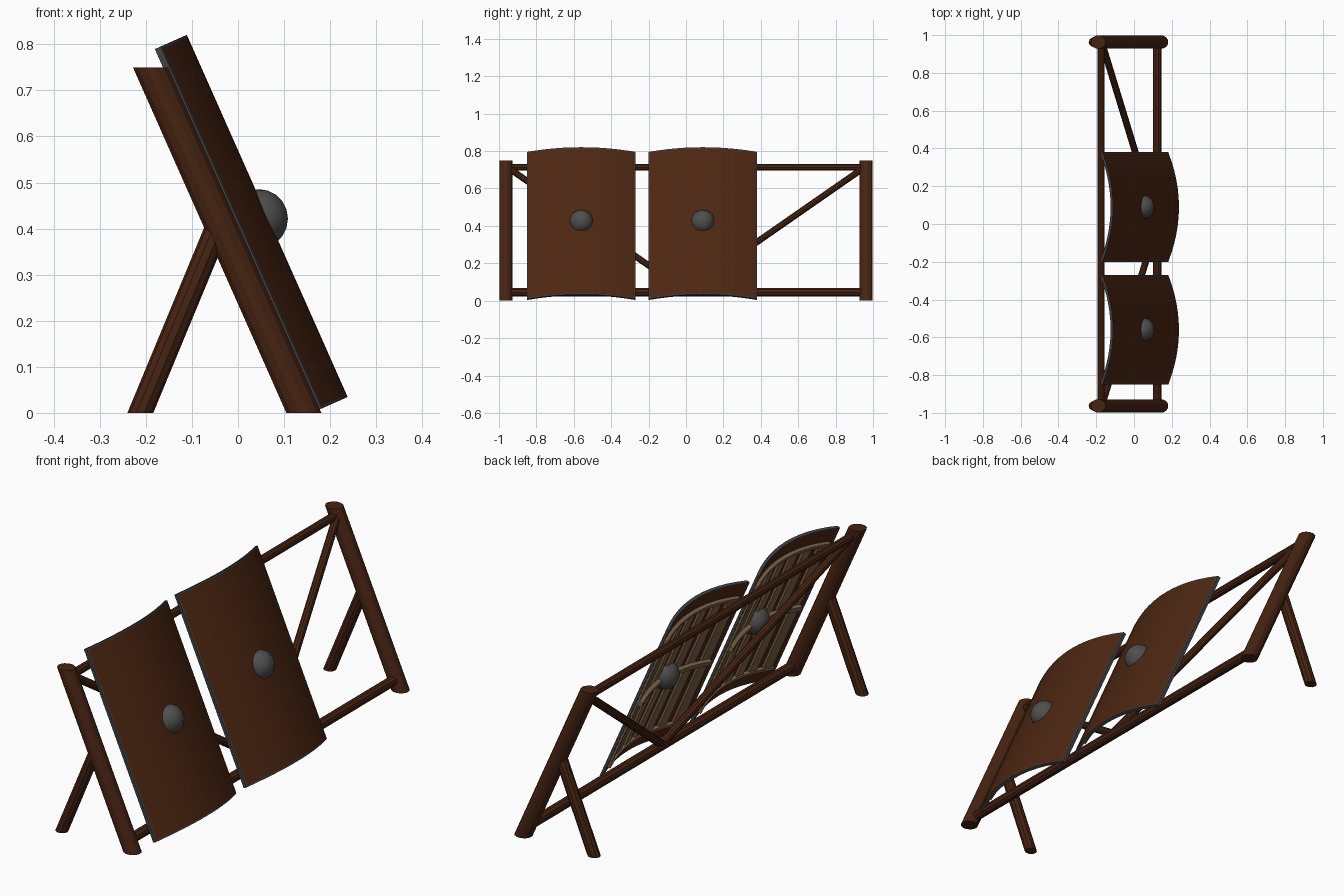
import bpy, bmesh, math
from mathutils import Vector

cube = bpy.data.objects.get("Cube")
if cube:
    bpy.data.objects.remove(cube)


def material(name, rgb):
    m = bpy.data.materials.new(name)
    m.use_nodes = True
    m.diffuse_color = (*rgb, 1)
    bsdf = next(n for n in m.node_tree.nodes if n.type == 'BSDF_PRINCIPLED')
    bsdf.inputs["Base Color"].default_value = (*rgb, 1)
    bsdf.inputs["Roughness"].default_value = 0.8
    return m


FRAME = material("frame_wood", (0.062, 0.017, 0.006))
SHELL = material("shield_wood", (0.075, 0.02, 0.006))
RIM = material("rim_metal", (0.055, 0.055, 0.06))
BOSS = material("boss_metal", (0.08, 0.077, 0.077))
SLAT = material("pale_wood", (0.2, 0.12, 0.06))

# Lean of the rack: up along the slope, and out of its face
UP = Vector((-0.406, 0, 0.914))
OUT = Vector((0.914, 0, 0.406))


def finish(name, bm, mats, angle=35):
    bmesh.ops.recalc_face_normals(bm, faces=bm.faces[:])
    mesh = bpy.data.meshes.new(name)
    bm.to_mesh(mesh)
    bm.free()
    for m in mats:
        mesh.materials.append(m)
    obj = bpy.data.objects.new(name, mesh)
    bpy.context.collection.objects.link(obj)
    bpy.ops.object.select_all(action='DESELECT')
    obj.select_set(True)
    bpy.context.view_layer.objects.active = obj
    bpy.ops.object.shade_smooth_by_angle(angle=math.radians(angle))
    return obj


def loft(rings):
    """Solid through matching closed rings, capped at both ends."""
    bm = bmesh.new()
    loops = [[bm.verts.new(p) for p in ring] for ring in rings]
    for a, b in zip(loops, loops[1:]):
        for i in range(len(a)):
            j = (i + 1) % len(a)
            bm.faces.new((a[i], a[j], b[j], b[i]))
    bm.faces.new(loops[0])
    bm.faces.new(loops[-1])
    return bm


def pole(name, a, b, r, level_ends=False, sides=10):
    """Round pole; level_ends cuts both ends horizontally."""
    a, b = Vector(a), Vector(b)
    d = (b - a).normalized()
    s = d.cross(Vector((1, 0, 0)) if abs(d.x) < 0.9 else Vector((0, 1, 0))).normalized()
    t = d.cross(s)
    rings = []
    for end in (a, b):
        ring = []
        for i in range(sides):
            ang = math.tau * (i + 0.5) / sides
            off = (s * math.cos(ang) + t * math.sin(ang)) * r
            if level_ends:
                off -= d * (off.z / d.z)
            ring.append(end + off)
        rings.append(ring)
    return finish(name, loft(rings), [FRAME], 20)


HALF_W, HALF_H, SAG, THICK = 0.29, 0.43, 0.062, 0.014


def curved_panel(centre, ys, us, depth, thick):
    """Panel following the shield curve, starting at a depth behind its crest."""
    def point(y, u, w):
        w -= SAG * (y / HALF_W) ** 2
        return centre + Vector((0, y, 0)) + UP * u + OUT * w
    return loft([[point(y, u, -depth) for y in ys] +
                 [point(y, u, -depth - thick) for y in reversed(ys)] for u in us])


def span(a, b, n):
    return [a + (b - a) * i / n for i in range(n + 1)]


def shield(prefix, y):
    centre = Vector((0.0635, y, 0.4275))
    edge = 0.006
    ys = [-HALF_W] + span(edge - HALF_W, HALF_W - edge, 12) + [HALF_W]
    us = [-HALF_H, edge - HALF_H, HALF_H - edge, HALF_H]
    bm = curved_panel(centre, ys, us, 0, THICK)
    # Metal binding around the border
    for f in bm.faces:
        c = f.calc_center_median() - centre
        f.material_index = int(abs(c.y) > HALF_W - edge or abs(c.dot(UP)) > HALF_H - edge)
    finish(prefix + "_shield", bm, [SHELL, RIM])

    # Upright slats and end battens on the back
    for i in range(7):
        m = (i - 3) * 0.078
        bm = curved_panel(centre, span(m - 0.022, m + 0.022, 2), [-0.35, 0.35], THICK, 0.01)
        finish(f"{prefix}_slat_{i + 1}", bm, [SLAT])
    for label, u in (("upper", 0.35), ("lower", -0.35)):
        bm = curved_panel(centre, span(-0.262, 0.262, 10), [u - 0.008, u + 0.008], THICK, 0.016)
        finish(f"{prefix}_{label}_batten", bm, [SLAT])

    # Hand grip across the middle
    bm = curved_panel(centre, span(-0.25, 0.25, 10), [-0.012, 0.012], THICK + 0.01, 0.018)
    finish(prefix + "_grip", bm, [SLAT])

    # Round metal boss
    bm = bmesh.new()
    bmesh.ops.create_uvsphere(bm, u_segments=14, v_segments=10, radius=0.064)
    bmesh.ops.translate(bm, verts=bm.verts[:], vec=centre + Vector((-0.0175, 0, -0.006)))
    finish(prefix + "_boss", bm, [BOSS], 40)


# Leaning end posts, prop legs and diagonal braces
for label, s in (("front", -1), ("back", 1)):
    y = s * 0.963
    pole(label + "_post", (0.143, y, 0), (-0.19, y, 0.75), 0.036, True, 12)
    pole(label + "_prop_leg", (-0.212, y, 0), (-0.042, y, 0.41), 0.026, True)
    pole(label + "_brace", (-0.167, s * 0.95, 0.71), (0.123, 0, 0.05), 0.018)

# Long rails
pole("top_rail", (-0.174, -0.96, 0.713), (-0.174, 0.96, 0.713), 0.019)
pole("bottom_rail", (0.123, -0.96, 0.045), (0.123, 0.96, 0.045), 0.023)

shield("front", -0.56)
shield("back", 0.09)
